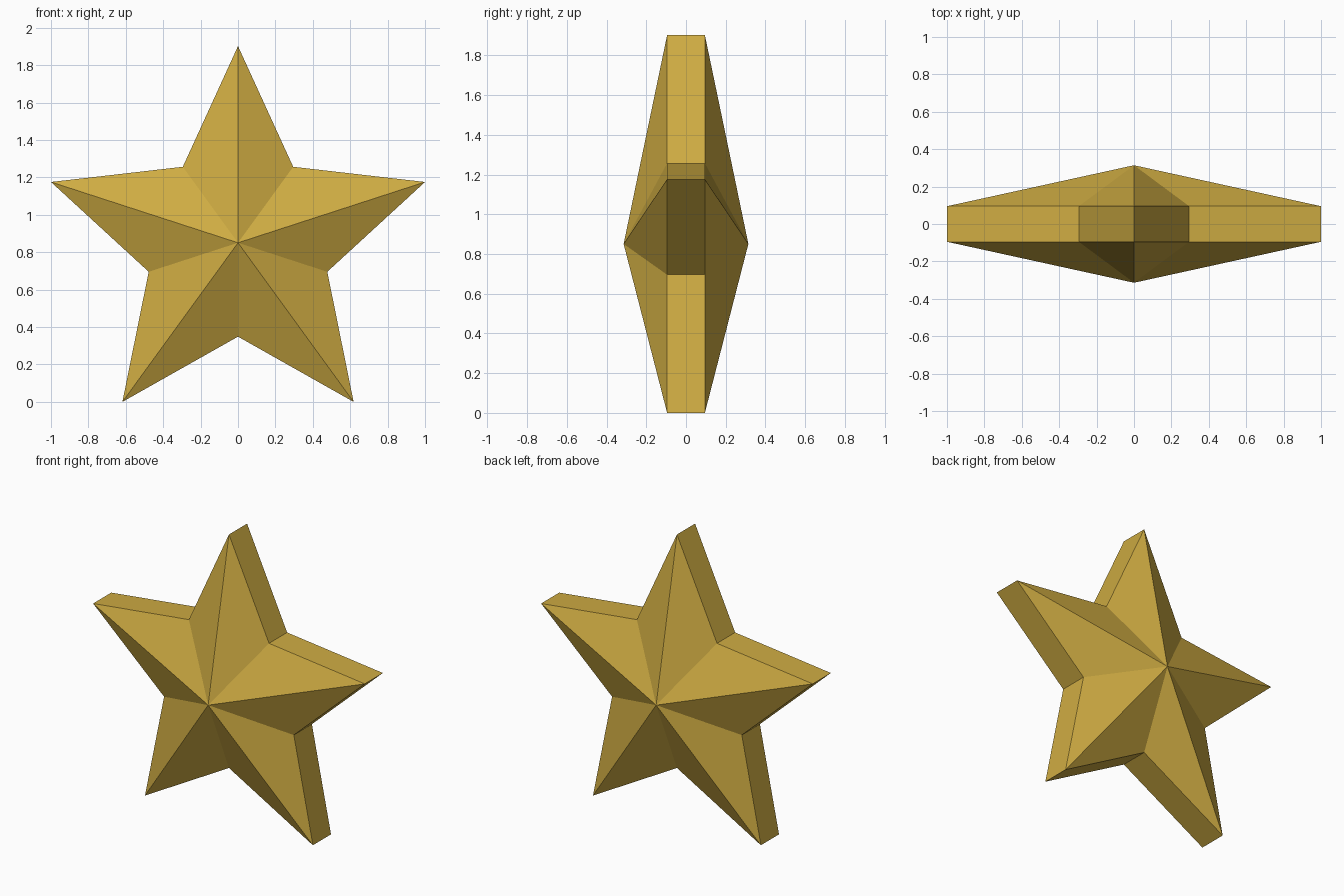
import bpy, bmesh, math

if "Cube" in bpy.data.objects:
    bpy.data.objects.remove(bpy.data.objects["Cube"])

OUTER, INNER = 1.0515, 0.502    # tip and notch radii
RIM, APEX = 0.095, 0.314        # half thickness at the edge and at the centre
CENTRE_Z = OUTER * math.cos(math.radians(36))

gold = bpy.data.materials.new("gold")
gold.diffuse_color = (0.62, 0.41, 0.055, 1)
gold.use_nodes = True
gold.node_tree.nodes["Principled BSDF"].inputs["Base Color"].default_value = gold.diffuse_color

bm = bmesh.new()


def outline(y):
    """Ten-point star ring, starting at the top tip."""
    ring = []
    for i in range(10):
        r = INNER if i % 2 else OUTER
        a = math.radians(36 * i)
        ring.append(bm.verts.new((r * math.sin(a), y, CENTRE_Z + r * math.cos(a))))
    return ring


front, back = outline(-RIM), outline(RIM)
front_apex = bm.verts.new((0, -APEX, CENTRE_Z))
back_apex = bm.verts.new((0, APEX, CENTRE_Z))

# Faceted front and back, joined by a flat rim
for i in range(10):
    j = (i + 1) % 10
    bm.faces.new((front_apex, front[i], front[j]))
    bm.faces.new((back_apex, back[j], back[i]))
    bm.faces.new((front[i], back[i], back[j], front[j]))
bmesh.ops.recalc_face_normals(bm, faces=bm.faces)

mesh = bpy.data.meshes.new("star")
bm.to_mesh(mesh)
bm.free()
mesh.materials.append(gold)
star = bpy.data.objects.new("star", mesh)
bpy.context.collection.objects.link(star)
